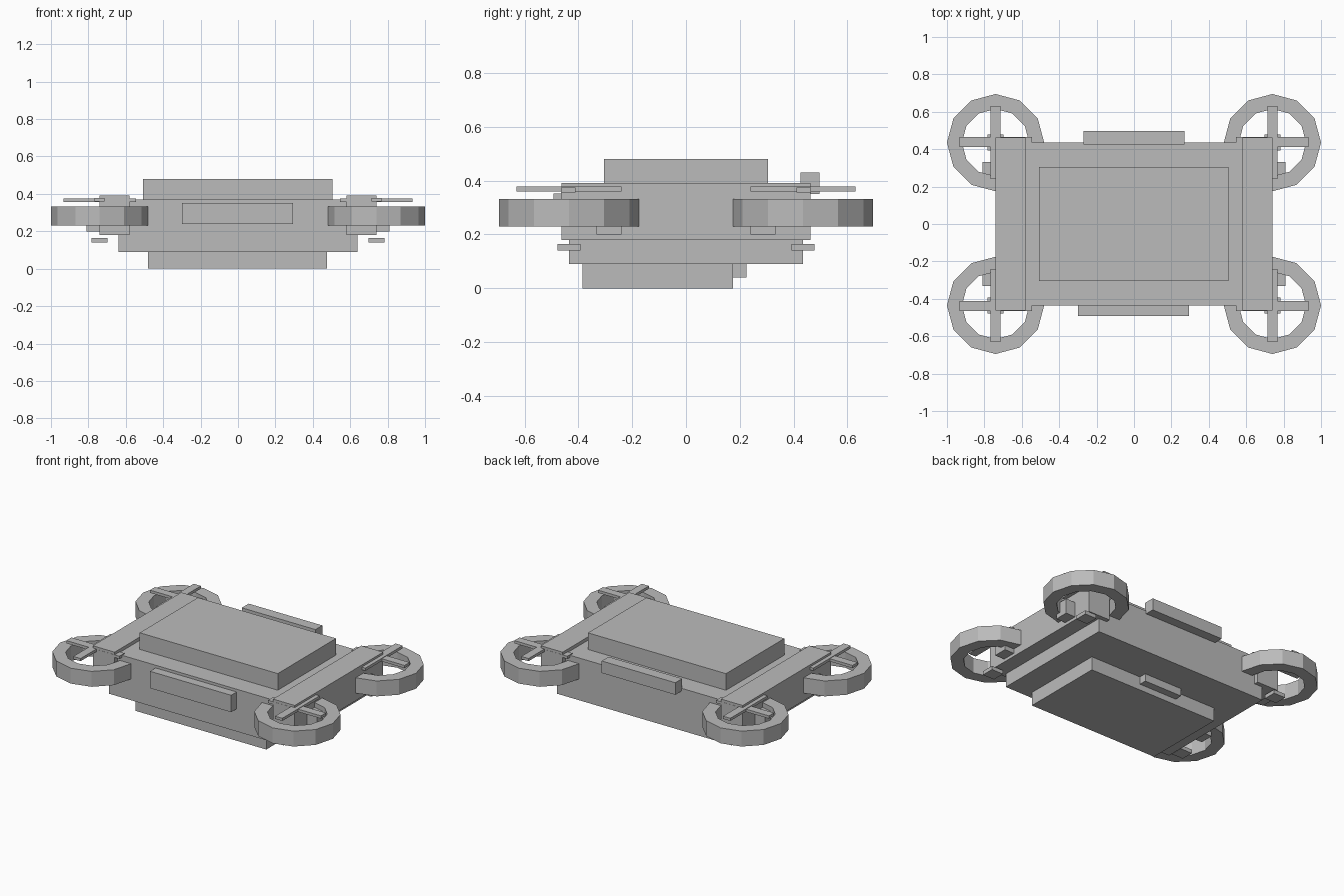
import bpy, bmesh, math

cube = bpy.data.objects.get("Cube")
if cube:
    bpy.data.objects.remove(cube, do_unlink=True)

grey = bpy.data.materials.new("plain_grey")
grey.use_nodes = True
tone = (0.5, 0.5, 0.5, 1)
grey.diffuse_color = tone
grey.node_tree.nodes["Principled BSDF"].inputs["Base Color"].default_value = tone


def finish(name, bm):
    bmesh.ops.recalc_face_normals(bm, faces=bm.faces)
    mesh = bpy.data.meshes.new(name)
    bm.to_mesh(mesh)
    bm.free()
    mesh.materials.append(grey)
    obj = bpy.data.objects.new(name, mesh)
    bpy.context.collection.objects.link(obj)
    return obj


def box(name, xs, ys, zs):
    """Axis-aligned box from its low and high limits on each axis."""
    bm = bmesh.new()
    bmesh.ops.create_cube(bm, size=1)
    for v in bm.verts:
        v.co = [(lo + hi) / 2 + c * (hi - lo) for c, (lo, hi) in zip(v.co, (xs, ys, zs))]
    return finish(name, bm)


def ring(name, cx, cy, outer, inner, z0, z1, sides=12):
    """Flat-sided ring with a rectangular section."""
    bm = bmesh.new()
    loops = []
    for i in range(sides):
        a = math.tau * i / sides
        section = ((outer, z0), (outer, z1), (inner, z1), (inner, z0))
        loops.append([bm.verts.new((cx + r * math.cos(a), cy + r * math.sin(a), z))
                      for r, z in section])
    for i, here in enumerate(loops):
        there = loops[(i + 1) % sides]
        for k in range(4):
            n = (k + 1) % 4
            bm.faces.new((here[k], there[k], there[n], here[n]))
    return finish(name, bm)


def span(side, lo, hi):
    """Limits of a part, mirrored to the chosen side."""
    return tuple(sorted((side * lo, side * hi)))


# Central body, raised top and underslung pack
box("body", (-0.64, 0.64), (-0.435, 0.435), (0.09, 0.37))
box("top_cover", (-0.507, 0.505), (-0.305, 0.305), (0.37, 0.48))
box("lower_pack", (-0.48, 0.477), (-0.385, 0.175), (0, 0.09))
box("pack_tab", (-0.18, 0.10), (0.175, 0.225), (0.04, 0.09))

# Front and back panels
box("front_panel", (-0.30, 0.295), (-0.493, -0.435), (0.24, 0.352))
box("back_panel", (-0.27, 0.27), (0.425, 0.497), (0.35, 0.43))

# Side beams, then a rotor assembly at each corner
for sx, side in ((1, "left"), (-1, "right")):
    box(side + "_beam", span(sx, 0.58, 0.74), (-0.463, 0.463), (0.18, 0.392))
    for sy, end in ((-1, "front"), (1, "back")):
        tag = end + "_" + side
        ring(tag + "_guard", sx * 0.74, sy * 0.435, 0.26, 0.18, 0.23, 0.332)
        box(tag + "_blade_across", span(sx, 0.545, 0.933), span(sy, 0.411, 0.464), (0.357, 0.375))
        box(tag + "_blade_along", span(sx, 0.713, 0.766), span(sy, 0.24, 0.63), (0.36, 0.378))
        box(tag + "_bracket", span(sx, 0.72, 0.81), span(sy, 0.24, 0.332), (0.20, 0.30))
        box(tag + "_foot", span(sx, 0.697, 0.783), span(sy, 0.393, 0.478), (0.14, 0.165))
